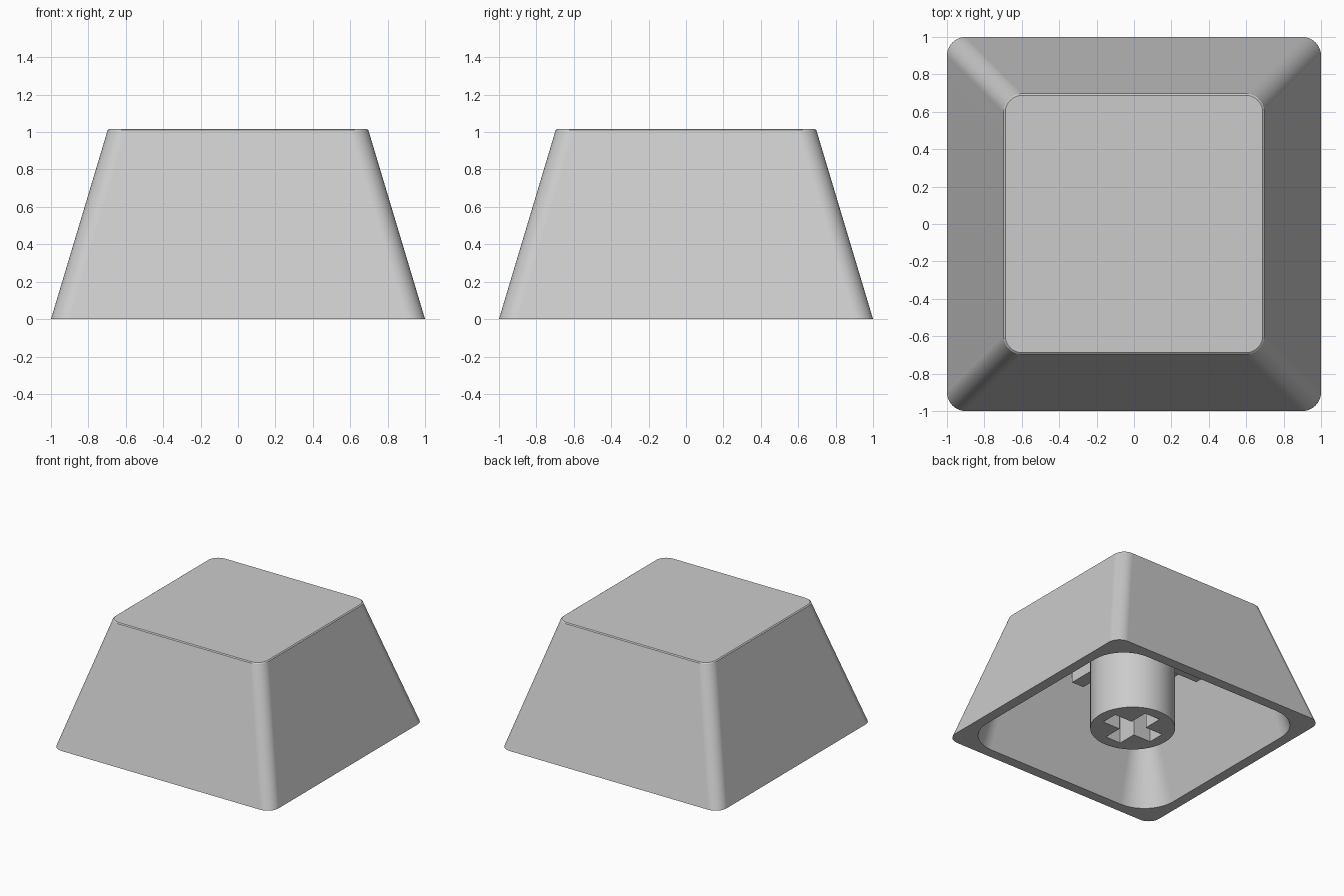
import bpy, bmesh
from math import cos, sin, pi, radians

cube = bpy.data.objects.get("Cube")
if cube:
    bpy.data.objects.remove(cube, do_unlink=True)

grey = bpy.data.materials.new("light_grey_plastic")
grey.use_nodes = True
grey.diffuse_color = (0.6, 0.6, 0.6, 1)
grey.node_tree.nodes["Principled BSDF"].inputs["Base Color"].default_value = (0.6, 0.6, 0.6, 1)


def finish(name, bm):
    """Turn a bmesh into a named, coloured object."""
    bmesh.ops.recalc_face_normals(bm, faces=bm.faces)
    mesh = bpy.data.meshes.new(name)
    bm.to_mesh(mesh)
    bm.free()
    mesh.materials.append(grey)
    obj = bpy.data.objects.new(name, mesh)
    bpy.context.collection.objects.link(obj)
    return obj


def smooth(obj):
    """Smooth the rounded parts while large faces stay even."""
    bpy.ops.object.select_all(action='DESELECT')
    obj.select_set(True)
    bpy.context.view_layer.objects.active = obj
    bpy.ops.object.shade_smooth_by_angle(angle=radians(30))
    weighted = obj.modifiers.new("even_faces", 'WEIGHTED_NORMAL')
    weighted.keep_sharp = True


def rounded_square(bm, half, radius, z, steps=10):
    """Ring of vertices round a square with rounded corners."""
    ring = []
    for corner in range(4):
        mid = pi / 4 + corner * pi / 2
        cx = (half - radius) * (1 if cos(mid) > 0 else -1)
        cy = (half - radius) * (1 if sin(mid) > 0 else -1)
        for i in range(steps + 1):
            a = corner * pi / 2 + i / steps * pi / 2
            ring.append(bm.verts.new((cx + radius * cos(a), cy + radius * sin(a), z)))
    return ring


def box(bm, hx, hy, z0, z1):
    verts = bmesh.ops.create_cube(bm, size=2)["verts"]
    for v in verts:
        v.co = (v.co.x * hx, v.co.y * hy, z0 if v.co.z < 0 else z1)


# Hollow cap: ceiling, inner wall, bottom rim, outer wall, small top fillet
sections = [
    (0.66, 0.06, 0.85),
    (0.915, 0.28, 0.0),
    (1.0, 0.1, 0.0),
    (0.70, 0.1, 1.0),
    (0.697, 0.098, 1.01),
    (0.688, 0.09, 1.017),
]
bm = bmesh.new()
rings = [rounded_square(bm, *s) for s in sections]
for low, high in zip(rings, rings[1:]):
    for i in range(len(low)):
        j = (i + 1) % len(low)
        bm.faces.new((low[i], low[j], high[j], high[i]))
bm.faces.new(rings[0])
bm.faces.new(rings[-1])
smooth(finish("cap_shell", bm))

# Round stem under the ceiling
stem_x, stem_y = 0.007, -0.007
bm = bmesh.new()
bmesh.ops.create_cone(bm, cap_ends=True, segments=64, radius1=0.32, radius2=0.32, depth=0.84)
bmesh.ops.translate(bm, verts=bm.verts, vec=(stem_x, stem_y, 0.44))
stem = finish("stem", bm)

# Cross-shaped socket cut into the stem
for name, hx, hy in (("socket_x", 0.23, 0.07), ("socket_y", 0.07, 0.23)):
    bm = bmesh.new()
    box(bm, hx, hy, -0.1, 0.45)
    bmesh.ops.translate(bm, verts=bm.verts, vec=(stem_x, stem_y, 0))
    cutter = finish(name, bm)
    cutter.hide_render = True
    cut = stem.modifiers.new(name, 'BOOLEAN')
    cut.operation = 'DIFFERENCE'
    cut.solver = 'EXACT'
    cut.object = cutter
    bpy.context.view_layer.objects.active = stem
    bpy.ops.object.modifier_apply(modifier=cut.name)
    bpy.data.objects.remove(cutter, do_unlink=True)
smooth(stem)

# Four ribs under the ceiling, from the stem almost to the walls
for name, sx, sy in (("left_rib", 1, 0), ("right_rib", -1, 0), ("back_rib", 0, 1), ("front_rib", 0, -1)):
    bm = bmesh.new()
    box(bm, 0.185 if sx else 0.055, 0.185 if sy else 0.055, 0.69, 0.86)
    bmesh.ops.translate(bm, verts=bm.verts, vec=(sx * 0.475, sy * 0.475, 0))
    finish(name, bm)
